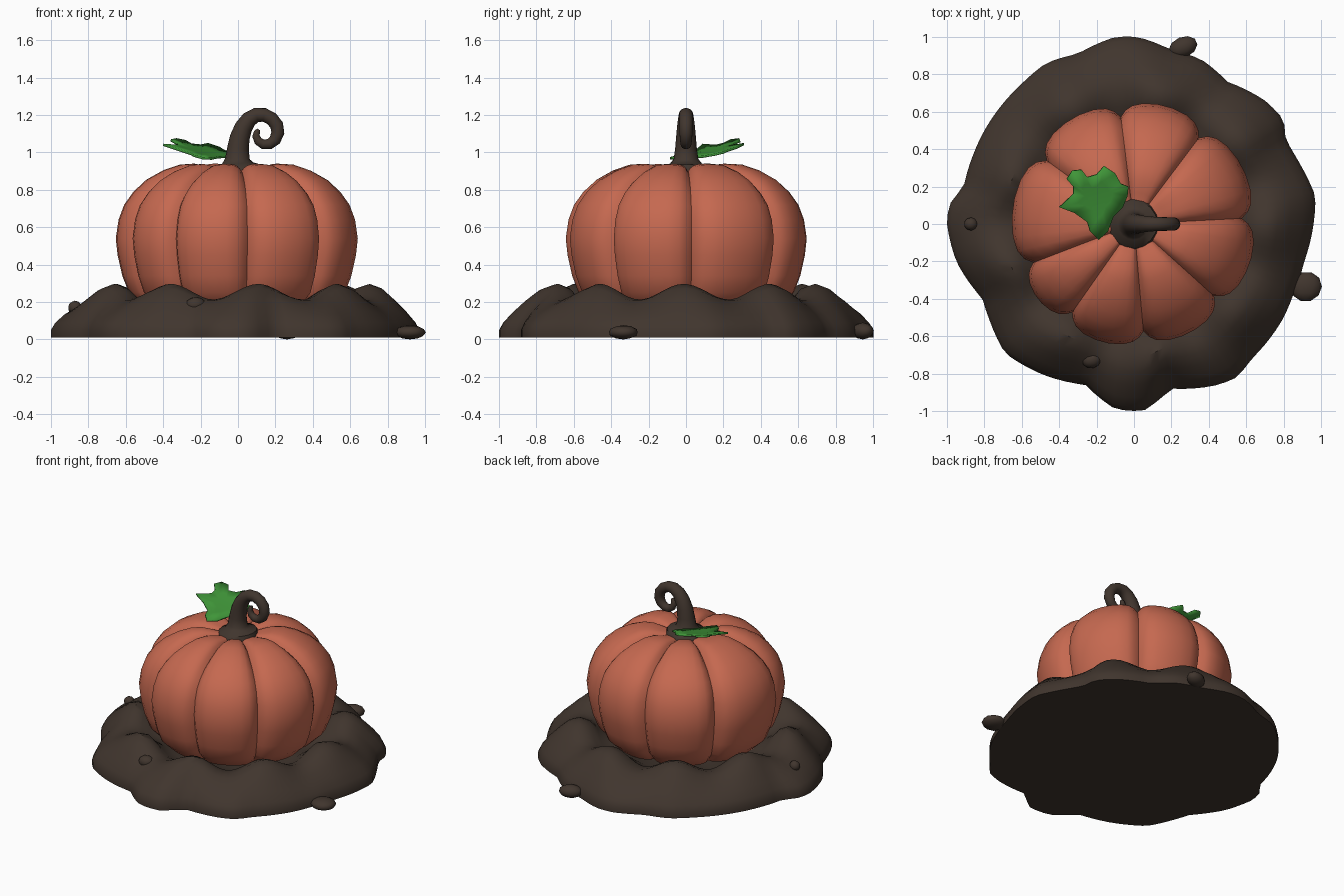
import bpy, bmesh, math
from mathutils import Vector

if "Cube" in bpy.data.objects:
    bpy.data.objects.remove(bpy.data.objects["Cube"])


def material(name, rgb):
    m = bpy.data.materials.new(name)
    m.diffuse_color = (*rgb, 1)
    m.use_nodes = True
    m.node_tree.nodes["Principled BSDF"].inputs["Base Color"].default_value = m.diffuse_color
    return m


SOIL = material("dark soil brown", (0.052, 0.036, 0.027))
ORANGE = material("pumpkin orange", (0.56, 0.14, 0.08))
GREEN = material("leaf green", (0.05, 0.30, 0.04))


def finish(bm, name, mat, angle):
    bmesh.ops.recalc_face_normals(bm, faces=bm.faces)
    me = bpy.data.meshes.new(name)
    bm.to_mesh(me)
    bm.free()
    me.materials.append(mat)
    ob = bpy.data.objects.new(name, me)
    bpy.context.collection.objects.link(ob)
    bpy.ops.object.select_all(action='DESELECT')
    ob.select_set(True)
    bpy.context.view_layer.objects.active = ob
    bpy.ops.object.shade_smooth_by_angle(angle=math.radians(angle))
    return ob


def loft(name, rings, mat, angle=40):
    """Skin closed rings of equal point count and cap both ends."""
    bm = bmesh.new()
    vs = [[bm.verts.new(p) for p in ring] for ring in rings]
    n = len(vs[0])
    for a, b in zip(vs, vs[1:]):
        for i in range(n):
            j = (i + 1) % n
            bm.faces.new((a[i], a[j], b[j], b[i]))
    bm.faces.new(vs[0])
    bm.faces.new(vs[-1])
    return finish(bm, name, mat, angle)


# Soil mound: irregular outline, wavy ridge, hollow in the middle
outline = [(.96, 0), (.97, .15), (.93, .24), (.87, .35), (.81, .45), (.8, .56), (.7, .66),
           (.5, .76), (.36, .88), (.2, .93), (.02, 1), (-.1, 1), (-.3, .91), (-.47, .86),
           (-.6, .75), (-.72, .62), (-.86, .37), (-.91, .2), (-.99, .1), (-1, 0), (-.95, -.2),
           (-.81, -.4), (-.77, -.52), (-.69, -.69), (-.5, -.8), (-.26, -.86), (-.1, -.99),
           (.05, -1), (.2, -.88), (.45, -.86), (.55, -.82), (.63, -.72), (.8, -.5),
           (.85, -.38), (.91, -.2)]
polar = sorted((math.atan2(y, x) % math.tau, math.hypot(x, y)) for x, y in outline)
polar.append((math.tau, polar[0][1]))


def outer_radius(a):
    a %= math.tau
    for (a0, r0), (a1, r1) in zip(polar, polar[1:]):
        if a0 <= a <= a1:
            return r0 + (r1 - r0) * (a - a0) / (a1 - a0)
    return polar[0][1]


N = 108
# (blend from outer edge to ridge, height, share of the wave)
slope = [(0, .01, 0), (0, .05, 0), (.08, .09, .05), (.25, .14, .2), (.5, .195, .5),
         (.75, .24, .8), (1, .255, 1)]
# inside of the hollow: (radius, height, share of the wave)
hollow = [(.63, .235, .9), (.58, .19, .5), (.5, .15, .2), (.3, .12, 0), (.05, .12, 0)]
rings = []
for k, (t, z, w) in enumerate(slope + hollow):
    ring = []
    for i in range(N):
        a = math.tau * i / N
        R = outer_radius(a)
        r = R + (0.32 + 0.4 * R - R) * t if k < len(slope) else t
        h = z + w * 0.042 * math.cos(9 * (a - math.radians(279)))
        ring.append((r * math.cos(a), r * math.sin(a), h))
    rings.append(ring)
loft("soil_mound", rings, SOIL, 40)

# Pumpkin body: turned profile with eight sharp grooves
grooves = [math.radians(g) for g in (3, 53, 97, 144, 201, 235, 275, 318)]
profile = [(.1, .13), (.35, .12), (.5, .17), (.585, .25), (.62, .34), (.645, .45), (.655, .54),
           (.64, .64), (.61, .72), (.56, .79), (.49, .855), (.4, .905), (.31, .935), (.24, .94),
           (.17, .925), (.08, .9)]
angles = []
for g, nxt in zip(grooves, grooves[1:] + [grooves[0] + math.tau]):
    angles += [g + (nxt - g) * f for f in (0, .06, .14, .26, .42, .58, .74, .86, .94)]
rings = []
for r, z in profile:
    ring = []
    for a in angles:
        d = min(abs((a - g + math.pi) % math.tau - math.pi) for g in grooves)
        dent = math.exp(-d / 0.085)
        rr = r * (1 - 0.12 * dent)
        zz = z - 0.045 * dent * min(1, max(0, (z - .7) / .2)) * min(1, r / .25)
        ring.append((rr * math.cos(a), rr * math.sin(a), zz))
    rings.append(ring)
loft("pumpkin_body", rings, ORANGE, 45)

# Curled stem: tapering tube along a spiral, flared at the foot (x, z, radius)
path = [(0, .90, .135), (0, .925, .125), (-.003, .94, .085), (-.003, .965, .066),
        (0, 1.02, .058), (.01, 1.08, .053), (.03, 1.135, .048), (.06, 1.177, .043),
        (.098, 1.2, .039), (.14, 1.2, .037), (.18, 1.18, .036), (.207, 1.145, .036),
        (.213, 1.105, .035), (.198, 1.067, .032), (.168, 1.044, .029), (.135, 1.043, .026),
        (.108, 1.06, .023), (.096, 1.088, .02), (.102, 1.11, .016), (.112, 1.122, .008)]
rings = []
for i, (x, z, r) in enumerate(path):
    p, q = path[max(i - 1, 0)], path[min(i + 1, len(path) - 1)]
    t = Vector((q[0] - p[0], 0, q[1] - p[1])).normalized()
    side = Vector((t.z, 0, -t.x))
    rings.append([Vector((x, 0, z)) + side * r * math.cos(math.tau * j / 16)
                  + Vector((0, r * math.sin(math.tau * j / 16), 0)) for j in range(16)])
loft("curled_stem", rings, SOIL, 50)

# Lobed leaf: tilted and slightly cupped, given a little thickness
leaf = [(-.03, .2), (-.07, .215), (-.1, .27), (-.16, .31), (-.2, .265), (-.25, .25),
        (-.28, .29), (-.33, .285), (-.36, .24), (-.325, .2), (-.325, .16), (-.4, .09),
        (-.32, .06), (-.25, .01), (-.235, -.04), (-.19, -.085), (-.14, -.04), (-.11, .04),
        (-.06, .09), (-.035, .15)]
cx, cy = -.2, .14


def leaf_point(x, y):
    lift = 0.3 * ((x - cx) ** 2 + (y - cy) ** 2)
    return (x, y, 0.94 - 0.17 * x + 0.22 * y + lift)


bm = bmesh.new()
outer = [bm.verts.new(leaf_point(x, y)) for x, y in leaf]
inner = [bm.verts.new(leaf_point(cx + (x - cx) * .5, cy + (y - cy) * .5)) for x, y in leaf]
for i in range(len(leaf)):
    j = (i + 1) % len(leaf)
    bm.faces.new((outer[i], outer[j], inner[j], inner[i]))
bm.faces.new(inner)
ob = finish(bm, "leaf", GREEN, 40)
mod = ob.modifiers.new("thickness", 'SOLIDIFY')
mod.thickness = 0.012
mod.offset = 0

# Loose clods of earth
for n, (loc, size, turn) in enumerate([((.92, -.335, .038), (.085, .08, .038), .3),
                                       ((.262, .945, .045), (.08, .055, .045), .4),
                                       ((-.225, -.725, .185), (.056, .045, .042), .2),
                                       ((-.872, 0, .17), (.037, .035, .037), 0)]):
    bm = bmesh.new()
    bmesh.ops.create_icosphere(bm, subdivisions=2, radius=1)
    c, s = math.cos(turn), math.sin(turn)
    for v in bm.verts:
        x, y, z = v.co.x * size[0], v.co.y * size[1], v.co.z * size[2]
        v.co = (loc[0] + x * c - y * s, loc[1] + x * s + y * c, loc[2] + z)
    finish(bm, "soil_clod_%d" % (n + 1), SOIL, 50)
